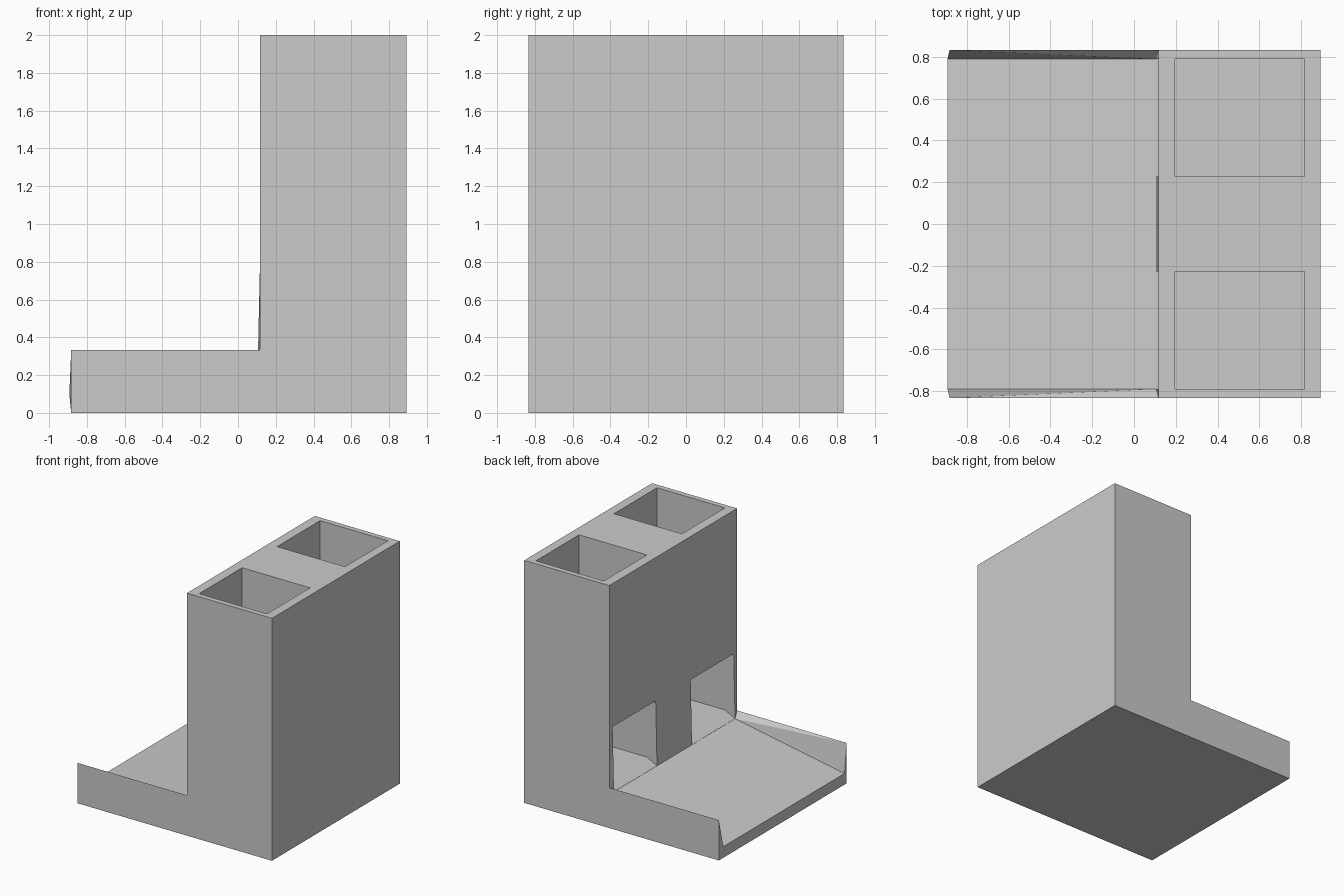
import bpy, bmesh

if "Cube" in bpy.data.objects:
    bpy.data.objects.remove(bpy.data.objects["Cube"])


def loft(name, stations):
    """Skin equal-length side profiles (x, z) placed at increasing y."""
    bm = bmesh.new()
    rings = [[bm.verts.new((x, y, z)) for x, z in prof] for y, prof in stations]
    n = len(rings[0])
    for k in range(len(rings) - 1):
        a, b = rings[k], rings[k + 1]
        if stations[k][0] > 0:           # mirror the diagonals on the far side
            a, b = b, a
        skew = stations[k][1] != stations[k + 1][1]
        for i in range(n):
            j = (i + 1) % n
            if skew:
                bm.faces.new((a[i], a[j], b[i]))
                bm.faces.new((a[j], b[j], b[i]))
            else:
                bm.faces.new((a[i], a[j], b[j], b[i]))
    bm.faces.new(rings[0])
    bm.faces.new(rings[-1])
    bmesh.ops.recalc_face_normals(bm, faces=bm.faces)
    mesh = bpy.data.meshes.new(name)
    bm.to_mesh(mesh)
    bm.free()
    obj = bpy.data.objects.new(name, mesh)
    bpy.context.collection.objects.link(obj)
    return obj


# feeder body: tower plus tray; outer profile has full side walls,
# inner profile follows the sloping tray floor
outer = [(.893, 0), (.893, 2), (.117, 2), (.117, .82),
         (.117, .333), (-.883, .333), (-.883, 0)]
inner = [(.893, 0), (.893, 2), (.117, 2), (.117, .82),
         (.105, .285), (-.893, .10), (-.883, 0)]
body = loft("feeder_body", [(-.833, outer), (-.79, inner),
                            (.79, inner), (.833, outer)])

# two hopper shafts, each with a front outlet and a ramp down to the tray
shaft = [(.817, .333), (.817, 2.1), (.197, 2.1), (.197, .818),
         (.03, .818), (.03, .2865), (.105, .2865), (.197, .333)]
for side, y0, y1 in (("left", .228, .789), ("right", -.789, -.228)):
    cutter = loft(side + "_hopper_cutter", [(y0, shaft), (y1, shaft)])
    cutter.hide_render = True
    cutter.hide_viewport = False
    cutter.display_type = 'WIRE'
    mod = body.modifiers.new(side + "_hopper", 'BOOLEAN')
    mod.operation = 'DIFFERENCE'
    mod.solver = 'EXACT'
    mod.object = cutter
